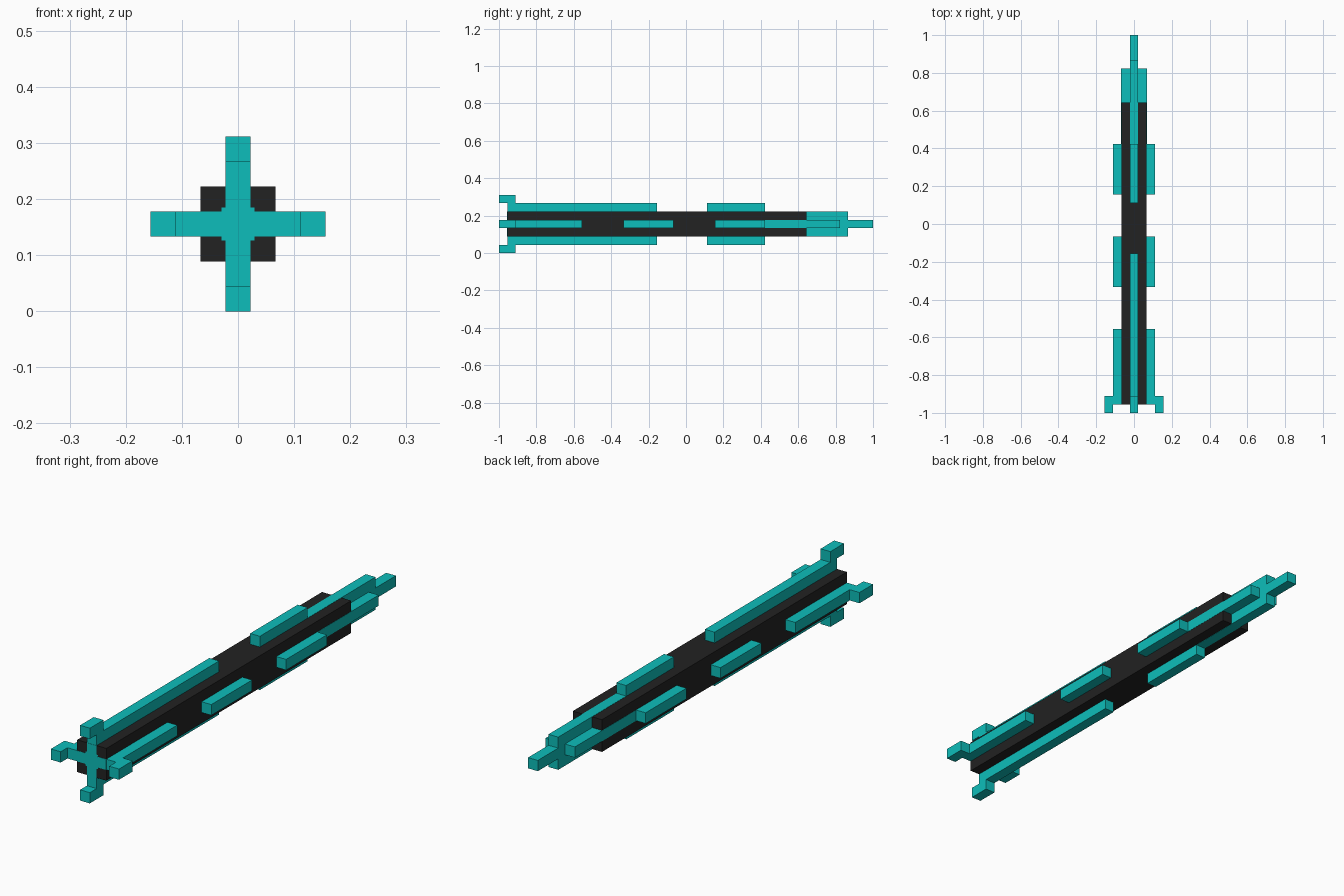
import bpy
import bmesh
from mathutils import Matrix, Vector

if "Cube" in bpy.data.objects:
    bpy.data.objects.remove(bpy.data.objects["Cube"], do_unlink=True)

U = 2 / 45        # one grid cell
CZ = 3.5 * U      # height of the long axis
LIFT = 0.02       # keeps inlays just proud of the body (in cells)


def material(name, color):
    m = bpy.data.materials.new(name)
    m.use_nodes = True
    m.diffuse_color = color
    m.node_tree.nodes["Principled BSDF"].inputs["Base Color"].default_value = color
    return m


TEAL = material("teal", (0.004, 0.515, 0.495, 1))
BLACK = material("charcoal", (0.016, 0.016, 0.016, 1))


def box(name, mat, x, y, z):
    """Box from cell ranges: x and z from the axis, y from the front end."""
    lo = Vector((x[0] * U, y[0] * U - 1, z[0] * U + CZ))
    hi = Vector((x[1] * U, y[1] * U - 1, z[1] * U + CZ))
    bm = bmesh.new()
    bmesh.ops.create_cube(bm, size=1, matrix=Matrix.Translation((lo + hi) / 2)
                          @ Matrix.Diagonal((*(hi - lo), 1)))
    mesh = bpy.data.meshes.new(name)
    bm.to_mesh(mesh)
    bm.free()
    mesh.materials.append(mat)
    obj = bpy.data.objects.new(name, mesh)
    bpy.context.collection.objects.link(obj)


def pair(name, vertical, r, y):
    """Two opposite bars, one cell wide, at radius range r."""
    for side, word in ((1, "top" if vertical else "left"),
                       (-1, "bottom" if vertical else "right")):
        span = sorted((r[0] * side, r[1] * side))
        w = (-0.5, 0.5)
        x, z = (w, span) if vertical else (span, w)
        box(f"{word}_{name}", TEAL, x, y, z)


# Main shaft
box("shaft", BLACK, (-1.5, 1.5), (1, 37), (-1.5, 1.5))

# Raised rails on the four sides, and the prongs at the front
for vertical, rails in ((True, ((1, 19), (25, 32))),
                        (False, ((1, 10), (15, 21), (26, 32)))):
    for i, y in enumerate(rails):
        pair(f"rail_{i + 1}", vertical, (1.5, 2.5), y)
    pair("prong", vertical, (2.5, 3.5), (0, 2))

# Cross inlaid in the front end
F = (1 - LIFT, 1.5)
box("front_cross_upright", TEAL, (-0.5, 0.5), F, (-1.5, 1.5))
box("front_cross_left", TEAL, (0.5, 1.5), F, (-0.5, 0.5))
box("front_cross_right", TEAL, (-1.5, -0.5), F, (-0.5, 0.5))
box("front_boss", TEAL, (-0.66, 0.66), (1 - LIFT / 2, 1.5), (-0.66, 0.66))

# Crossed fins at the back, set flush in the shaft, and the tip
R = 1.5 + LIFT
box("upright_fin", TEAL, (-0.5, 0.5), (32, 42), (-R, R))
pair("side_fin", False, (0.5, R), (32, 41))
box("tip", TEAL, (-0.5, 0.5), (42, 45), (-0.5, 0.5))
